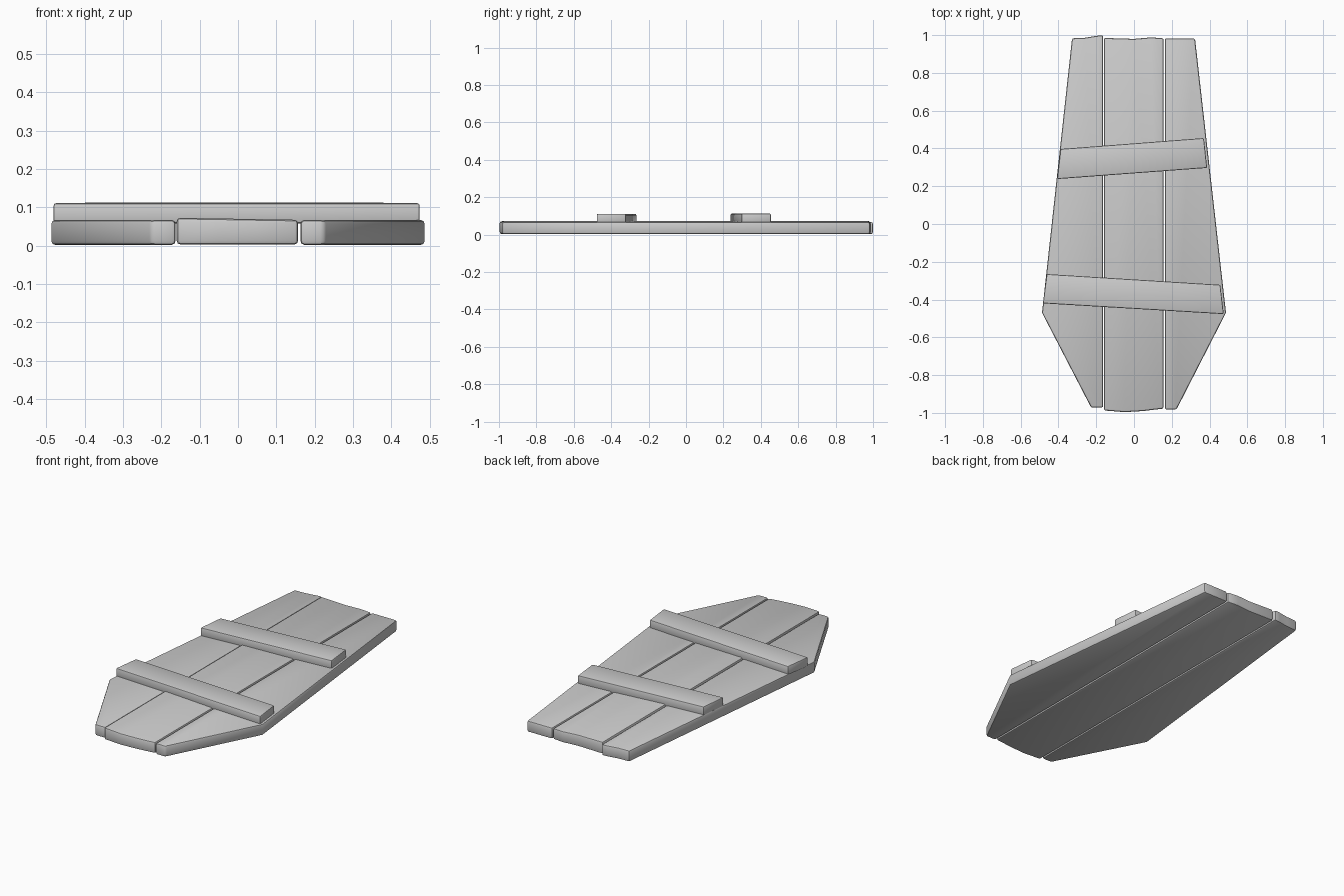
import bpy, bmesh, math

if "Cube" in bpy.data.objects:
    bpy.data.objects.remove(bpy.data.objects["Cube"])


def slab(name, outline, z0, z1, bevel, tilt=0.0):
    """Extrude a plan outline from z0 to z1, tilt the top across x, round the edges."""
    bm = bmesh.new()
    low = [bm.verts.new((x, y, z0)) for x, y in outline]
    high = [bm.verts.new((x, y, z1 + tilt * x)) for x, y in outline]
    n = len(outline)
    bm.faces.new(low[::-1])
    bm.faces.new(high)
    for i in range(n):
        j = (i + 1) % n
        bm.faces.new((low[i], low[j], high[j], high[i]))
    bmesh.ops.recalc_face_normals(bm, faces=bm.faces)
    mesh = bpy.data.meshes.new(name)
    bm.to_mesh(mesh)
    bm.free()
    ob = bpy.data.objects.new(name, mesh)
    bpy.context.collection.objects.link(ob)
    mod = ob.modifiers.new("rounded_edges", 'BEVEL')
    mod.width = bevel
    mod.segments = 2
    mod.limit_method = 'ANGLE'
    mod.angle_limit = math.radians(40)
    bpy.ops.object.select_all(action='DESELECT')
    ob.select_set(True)
    bpy.context.view_layer.objects.active = ob
    bpy.ops.object.modifier_apply(modifier=mod.name)
    bpy.ops.object.shade_smooth_by_angle(angle=math.radians(35))
    return ob


# Three lengthwise boards with slightly uneven sawn ends
slab("left_board", [(-0.163, 1.0), (-0.20, 0.996), (-0.26, 0.986), (-0.328, 0.983),
                    (-0.487, -0.47), (-0.227, -0.972), (-0.163, -0.972)],
     0.002, 0.067, 0.01)
slab("middle_board", [(0.157, 0.983), (0.09, 0.988), (0.0, 0.98), (-0.16, 0.985),
                      (-0.16, -0.987), (-0.05, -0.996), (0.05, -0.99), (0.157, -0.977)],
     0.003, 0.070, 0.01, -0.017)
slab("right_board", [(0.163, -0.982), (0.225, -0.982), (0.487, -0.47),
                     (0.323, 0.983), (0.163, 0.983)],
     0.002, 0.067, 0.01)

# Two crooked cross battens
slab("rear_batten", [(-0.407, 0.238), (0.387, 0.297), (0.37, 0.455), (-0.389, 0.397)],
     0.058, 0.112, 0.007)
slab("front_batten", [(-0.482, -0.42), (0.475, -0.477), (0.457, -0.322), (-0.462, -0.265)],
     0.058, 0.111, 0.007)
